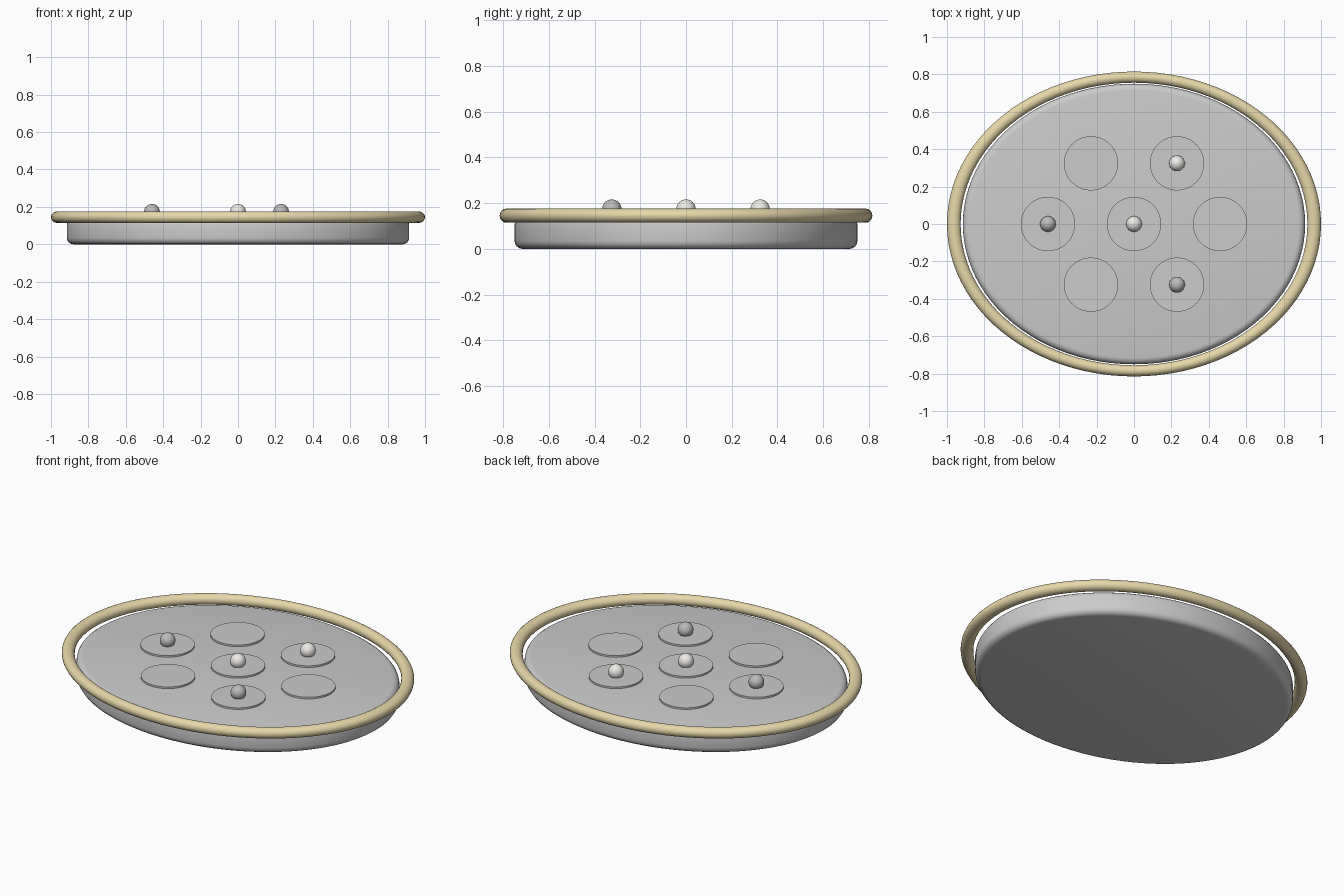
import bpy
from math import cos, sin, pi

if "Cube" in bpy.data.objects:
    bpy.data.objects.remove(bpy.data.objects["Cube"])

ASPECT = 0.815


def material(name, rgb):
    mat = bpy.data.materials.new(name)
    mat.diffuse_color = (*rgb, 1)
    mat.use_nodes = True
    mat.node_tree.nodes["Principled BSDF"].inputs["Base Color"].default_value = mat.diffuse_color
    return mat


def finish(name, mat=None, bevel=0, segments=4):
    ob = bpy.context.object
    ob.name = name
    bpy.ops.object.transform_apply(location=False, rotation=False, scale=True)
    if bevel:
        mod = ob.modifiers.new("Bevel", "BEVEL")
        mod.width, mod.segments = bevel, segments
        bpy.ops.object.modifier_apply(modifier="Bevel")
    bpy.ops.object.shade_smooth_by_angle(angle=pi / 5)
    if mat:
        ob.data.materials.append(mat)
    return ob


gold = material("gold", (0.8, 0.68, 0.4))
light = material("light_stone", (0.85, 0.83, 0.8))
dark = material("dark_stone", (0.5, 0.5, 0.5))

# Oval tray body with rounded edges
bpy.ops.mesh.primitive_cylinder_add(vertices=96, radius=0.915, depth=0.14, location=(0, 0, 0.07))
bpy.context.object.scale.y = 0.75 / 0.915
finish("tray_body", bevel=0.035)

# Gold rim floating around the body
bpy.ops.mesh.primitive_torus_add(major_radius=0.9635, minor_radius=0.0365, major_segments=96,
                                 minor_segments=20, location=(0, 0, 0.145))
bpy.context.object.scale = (1, ASPECT, 0.031 / 0.0365)
finish("rim", gold)

# Seven discs: one in the centre, six around it, some holding a stone
spots = [(0, 0)] + [(0.46 * cos(i * pi / 3), 0.398 / sin(pi / 3) * sin(i * pi / 3) * ASPECT)
                    for i in range(6)]
stones = {0: light, 2: light, 4: dark, 6: dark}
stones = {0: light, spots.index(spots[2]): light, 4: dark, 6: dark}
for i, (x, y) in enumerate(spots):
    bpy.ops.mesh.primitive_cylinder_add(vertices=48, radius=0.145, depth=0.02, location=(x, y, 0.14))
    finish(f"disc_{i}")
    if i in stones:
        bpy.ops.mesh.primitive_uv_sphere_add(segments=32, ring_count=16, radius=0.042, location=(x, y, 0.174))
        finish(f"stone_{i}", stones[i])
